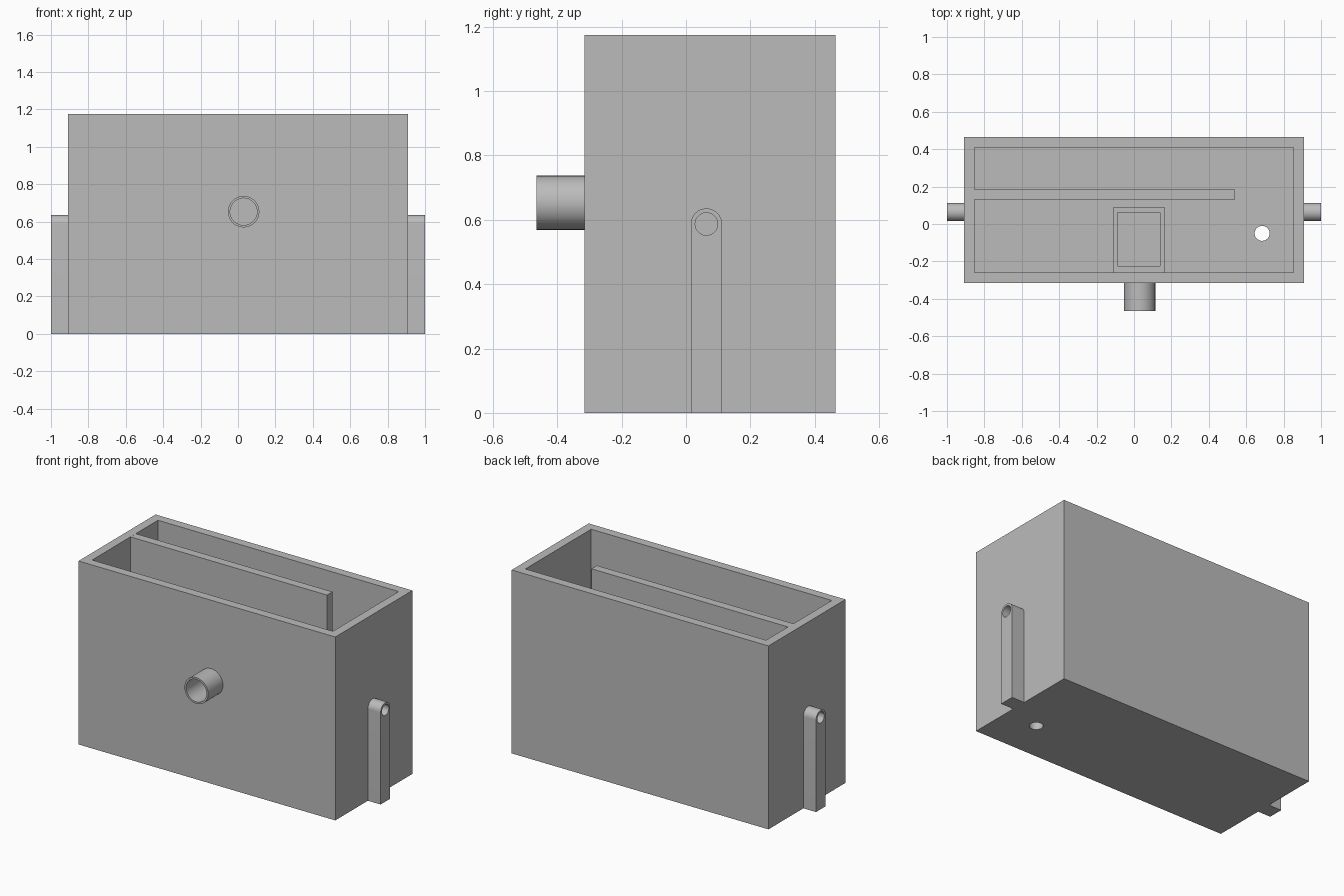
import bpy, bmesh, math
from mathutils import Matrix, Vector

if "Cube" in bpy.data.objects:
    bpy.data.objects.remove(bpy.data.objects["Cube"], do_unlink=True)

grey = bpy.data.materials.new("plain grey")
grey.use_nodes = True
COLOUR = (0.5, 0.5, 0.5, 1)
grey.diffuse_color = COLOUR
grey.node_tree.nodes["Principled BSDF"].inputs["Base Color"].default_value = COLOUR


def finish(bm, name):
    bmesh.ops.recalc_face_normals(bm, faces=bm.faces)
    mesh = bpy.data.meshes.new(name)
    bm.to_mesh(mesh)
    bm.free()
    mesh.materials.append(grey)
    obj = bpy.data.objects.new(name, mesh)
    bpy.context.collection.objects.link(obj)
    return obj


def box(name, low, high):
    low, high = Vector(low), Vector(high)
    bm = bmesh.new()
    place = Matrix.Translation((low + high) / 2) @ Matrix.Diagonal((high - low).to_4d())
    bmesh.ops.create_cube(bm, size=1, matrix=place)
    return finish(bm, name)


def cylinder(name, centre, radius, length, axis):
    bm = bmesh.new()
    turn = Vector((0, 0, 1)).rotation_difference(Vector(axis)).to_matrix().to_4x4()
    bmesh.ops.create_cone(bm, cap_ends=True, segments=48, radius1=radius, radius2=radius,
                          depth=length, matrix=Matrix.Translation(centre) @ turn)
    return finish(bm, name)


def combine(obj, other, operation="DIFFERENCE"):
    mod = obj.modifiers.new(operation.title(), "BOOLEAN")
    mod.operation = operation
    mod.solver = "EXACT"
    mod.object = other
    bpy.context.view_layer.objects.active = obj
    bpy.ops.object.modifier_apply(modifier=mod.name)
    bpy.data.objects.remove(other, do_unlink=True)


def smooth(obj):
    bpy.ops.object.select_all(action="DESELECT")
    obj.select_set(True)
    bpy.context.view_layer.objects.active = obj
    bpy.ops.object.shade_smooth_by_angle(angle=math.radians(30))


HALF, FRONT, BACK, TOP = 0.91, -0.315, 0.465, 1.175
WALL = 0.057
FLOOR = WALL
PIPE = Vector((0.03, 0, 0.653))

# Open tank with a drain in the floor and an outlet bore in the front wall
tank = box("tank", (-HALF, FRONT, 0), (HALF, BACK, TOP))
combine(tank, box("cavity", (WALL - HALF, FRONT + WALL, FLOOR), (HALF - WALL, BACK - WALL, TOP + 1)))
combine(tank, cylinder("drain_hole", (0.685, -0.05, 0), 0.04, 0.4, (0, 0, 1)))
combine(tank, cylinder("outlet_bore", PIPE + Vector((0, FRONT, 0)), 0.072, 0.2, (0, 1, 0)))
smooth(tank)

# Long divider, open at its left end
box("divider", (-0.88, 0.13, FLOOR - 0.01), (0.54, 0.185, TOP - 0.0005))

# Open chamber behind the outlet
chamber = box("outlet_chamber", (-0.113, FRONT + WALL, FLOOR), (0.165, 0.087, 0.8))
combine(chamber, box("chamber_cavity", (-0.087, -0.225, FLOOR + 0.002), (0.139, 0.061, 1)))
combine(chamber, cylinder("chamber_bore", PIPE + Vector((0, -0.25, 0)), 0.072, 0.2, (0, 1, 0)))
smooth(chamber)

# Outlet pipe on the front
pipe = cylinder("outlet_pipe", PIPE + Vector((0, -0.39, 0)), 0.084, 0.15, (0, 1, 0))
combine(pipe, cylinder("pipe_bore", PIPE + Vector((0, -0.39, 0)), 0.072, 0.4, (0, 1, 0)))
smooth(pipe)

# Round-topped side posts, each with a pin hole
for side, name in ((1, "left_post"), (-1, "right_post")):
    centre = Vector((side * 0.955, 0.0635, 0.587))
    bm = bmesh.new()
    steps = 24
    radius = 0.0485
    outline = [(radius, -centre.z), (-radius, -centre.z)]
    outline += [(-radius * math.cos(math.pi * i / steps), radius * math.sin(math.pi * i / steps))
                for i in range(steps + 1)]
    face = bm.faces.new([bm.verts.new(centre + Vector((-0.045, y, z))) for y, z in outline])
    new = bmesh.ops.extrude_face_region(bm, geom=[face])["geom"]
    bmesh.ops.translate(bm, vec=(0.09, 0, 0), verts=[v for v in new if isinstance(v, bmesh.types.BMVert)])
    post = finish(bm, name)
    combine(post, cylinder("pin_hole", centre, 0.035, 0.2, (1, 0, 0)))
    smooth(post)
